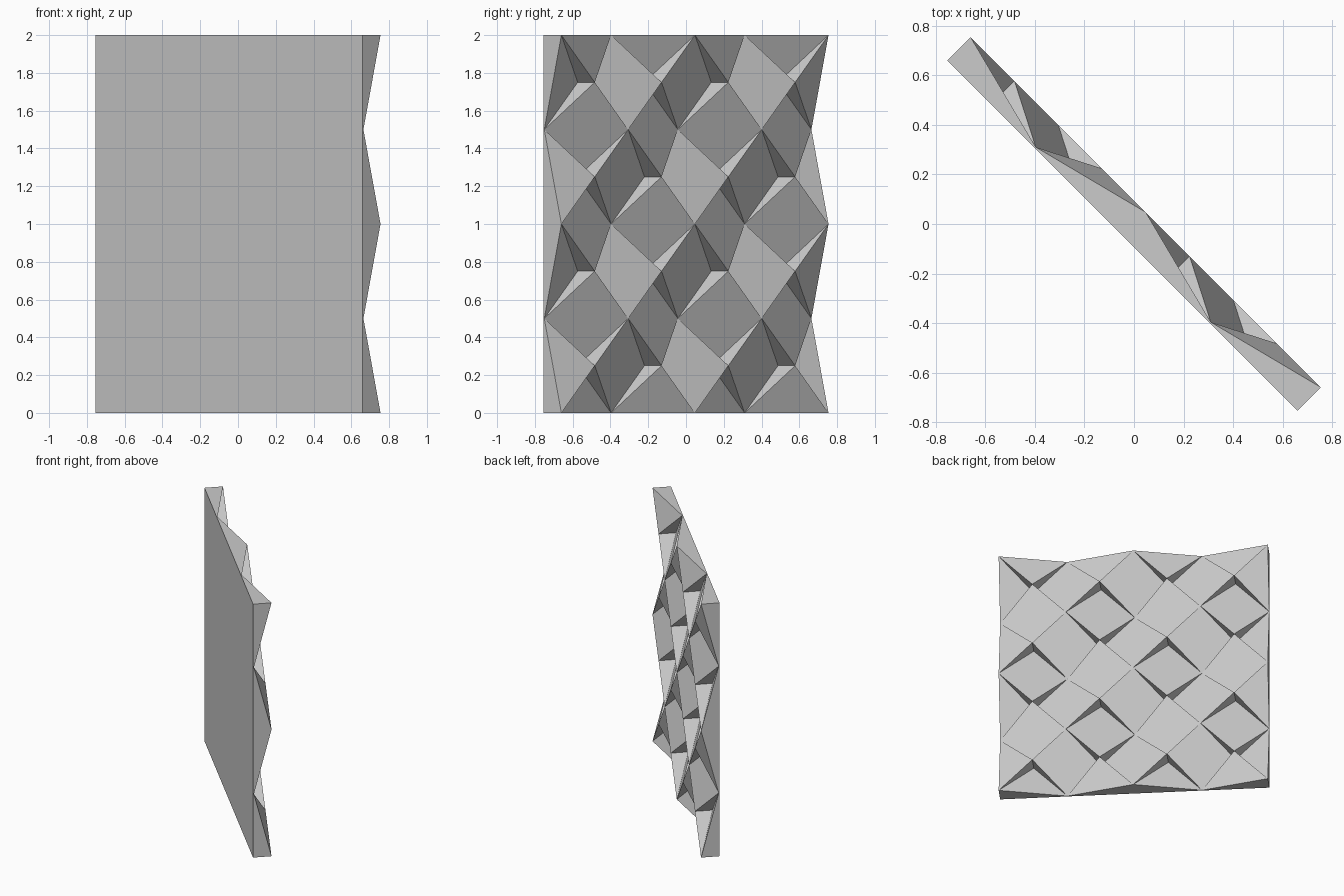
import bpy
import bmesh
from mathutils import Vector

if "Cube" in bpy.data.objects:
    bpy.data.objects.remove(bpy.data.objects["Cube"])

N = 4                       # cells along each side
STEP = 2.0 / N
HIGH, LOW, BACK = 0.067, -0.061, -0.067
RIGHT = Vector((-1, 1, 0)).normalized()    # along the panel, seen from its relief side
OUT = Vector((1, 1, 0)).normalized()       # out of the relief side

bm = bmesh.new()
cache = {}


def vert(a, b, depth):
    """Shared vertex at lattice position (a, b) and relief depth."""
    key = (a, b, depth)
    if key not in cache:
        p = RIGHT * (a * STEP - 1) + OUT * depth + Vector((0, 0, b * STEP))
        cache[key] = bm.verts.new(p)
    return cache[key]


def knot(a, b):
    """Lattice point: peaks and valleys alternate."""
    return vert(a, b, HIGH if (a + b) % 2 == 0 else LOW)


# Relief: tilted diamond tiles meeting at a high and a low point in each cell
for a in range(N):
    for b in range(N):
        ring = [knot(a, b), knot(a + 1, b), knot(a + 1, b + 1), knot(a, b + 1)]
        high = vert(a + 0.5, b + 0.5, HIGH)
        low = vert(a + 0.5, b + 0.5, LOW)
        apex = [high, low] * 2 if (a + b) % 2 else [low, high] * 2
        for i in range(4):
            bm.faces.new((ring[i], ring[(i + 1) % 4], apex[i]))
            bm.faces.new((ring[i], apex[i], apex[i - 1]))      # step wall

# Join the two coplanar halves of every inner tile
knots = {knot(a, b) for a in range(N + 1) for b in range(N + 1)}
folds = [e for e in bm.edges if set(e.verts) <= knots and len(e.link_faces) == 2]
bmesh.ops.dissolve_edges(bm, edges=folds, use_verts=False)

# Four rims, each following the zigzag border of the relief
span = range(N + 1)
corners = [(0, 0), (N, 0), (N, N), (0, N)]
borders = [[(i, 0) for i in span], [(N, i) for i in span],
           [(N - i, N) for i in span], [(0, N - i) for i in span]]
for i, border in enumerate(borders):
    start, end = corners[i], corners[(i + 1) % 4]
    bm.faces.new([vert(*start, BACK), vert(*end, BACK)]
                 + [knot(*p) for p in reversed(border)])

# Flat back
bm.faces.new([vert(*c, BACK) for c in reversed(corners)])

mesh = bpy.data.meshes.new("relief_panel")
bm.to_mesh(mesh)
bm.free()

grey = bpy.data.materials.new("light_grey")
grey.diffuse_color = (0.6, 0.6, 0.6, 1)
grey.use_nodes = True
grey.node_tree.nodes["Principled BSDF"].inputs["Base Color"].default_value = grey.diffuse_color
mesh.materials.append(grey)

panel = bpy.data.objects.new("relief_panel", mesh)
bpy.context.collection.objects.link(panel)
